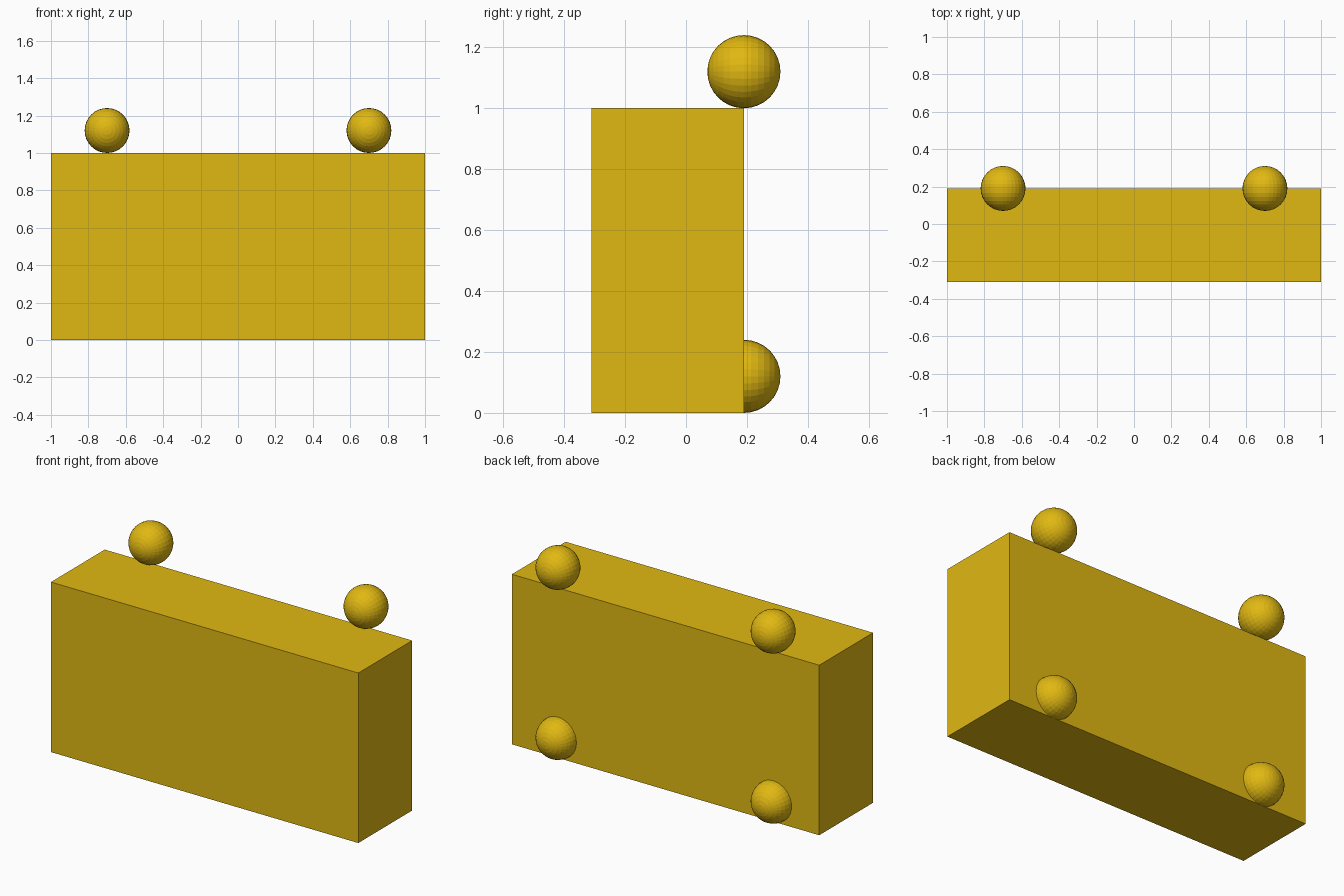
import bpy
from math import pi

if "Cube" in bpy.data.objects:
    bpy.data.objects.remove(bpy.data.objects["Cube"])

yellow = bpy.data.materials.new("yellow")
yellow.diffuse_color = (0.75, 0.48, 0.006, 1)
yellow.use_nodes = True
yellow.node_tree.nodes["Principled BSDF"].inputs["Base Color"].default_value = yellow.diffuse_color

# Main block
bpy.ops.mesh.primitive_cube_add(size=1, location=(0, -0.06, 0.5))
block = bpy.context.object
block.name = "block"
block.scale = (2, 0.5, 1)
block.data.materials.append(yellow)

# Four balls on the back edge: upper pair on top, lower pair half sunk in the back
R = 0.12
for level, z in (("lower", R), ("upper", 1 + R)):
    for side, x in (("left", -0.7), ("right", 0.7)):
        bpy.ops.mesh.primitive_uv_sphere_add(
            segments=32, ring_count=16, radius=R,
            location=(x, 0.19, z), rotation=(pi / 2, 0, 0))
        ball = bpy.context.object
        ball.name = f"{level}_{side}_ball"
        ball.data.materials.append(yellow)
